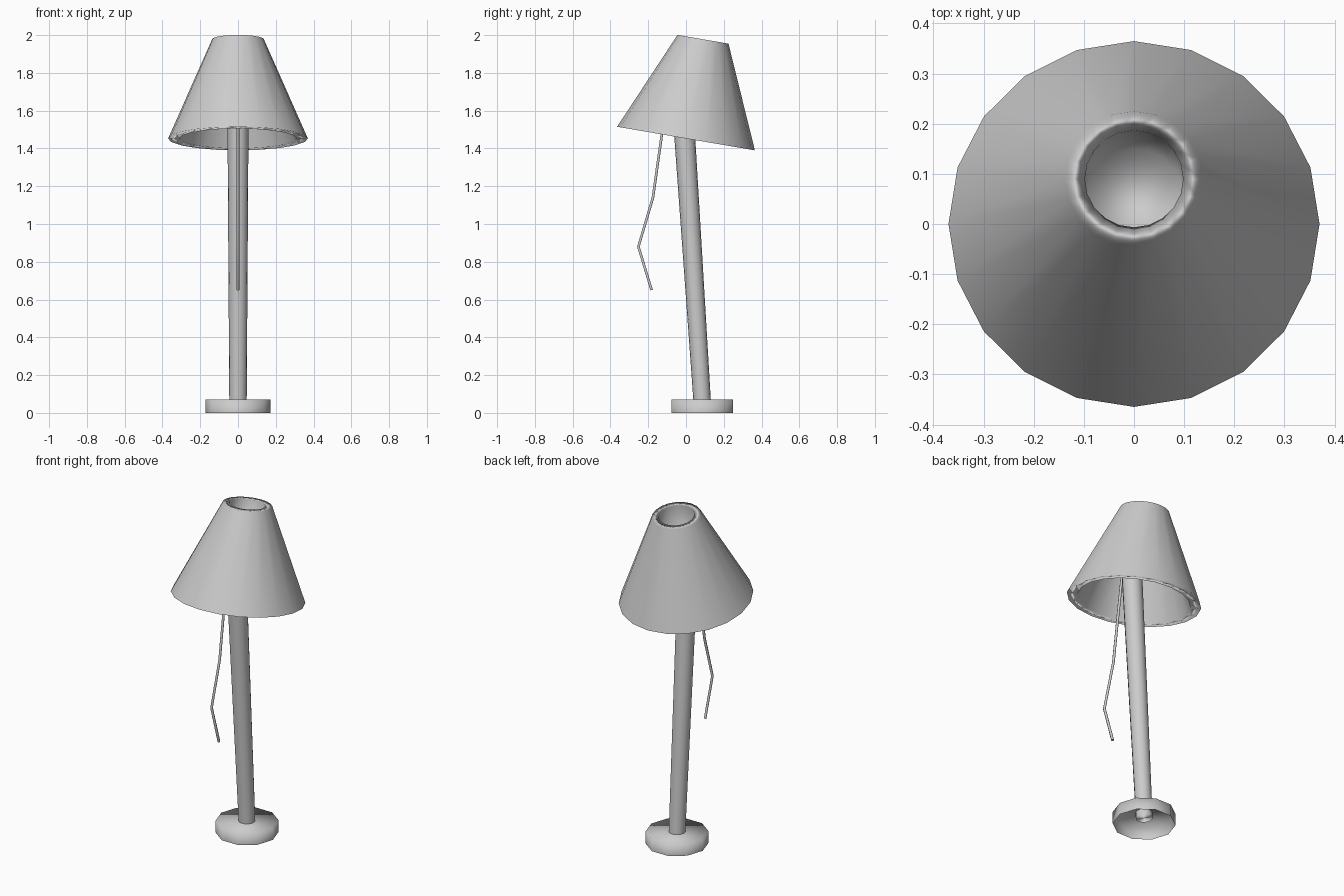
import bpy, bmesh, math
from mathutils import Vector

if "Cube" in bpy.data.objects:
    bpy.data.objects.remove(bpy.data.objects["Cube"])

grey = bpy.data.materials.new("mid_grey")
grey.diffuse_color = (0.58, 0.58, 0.58, 1)
grey.use_nodes = True
grey.node_tree.nodes["Principled BSDF"].inputs["Base Color"].default_value = grey.diffuse_color


def lathe(name, profile, sides, base, top, slopes=None, cap_start=True, cap_end=True):
    """Revolve (radius, height) pairs about base->top; slopes are optional
    (radial, axial) shading normals, one per ring."""
    base, top = Vector(base), Vector(top)
    rot = Vector((0, 0, 1)).rotation_difference(top - base)
    bm = bmesh.new()
    rings, normals = [], []
    for k, (r, h) in enumerate(profile):
        ring = []
        for i in range(sides):
            a = 2 * math.pi * i / sides
            c, s = math.cos(a), math.sin(a)
            ring.append(bm.verts.new(base + rot @ Vector((r * c, r * s, h))))
            if slopes:
                n, z = slopes[k]
                normals.append((rot @ Vector((n * c, n * s, z))).normalized())
        rings.append(ring)
    for lo, hi in zip(rings, rings[1:]):
        for i in range(sides):
            j = (i + 1) % sides
            bm.faces.new((lo[i], lo[j], hi[j], hi[i]))
    if cap_start:
        bm.faces.new(rings[0][::-1])
    if cap_end:
        bm.faces.new(rings[-1])
    bmesh.ops.recalc_face_normals(bm, faces=bm.faces)
    for f in bm.faces:
        f.smooth = True
    mesh = bpy.data.meshes.new(name)
    bm.to_mesh(mesh)
    bm.free()
    if slopes:
        mesh.normals_split_custom_set_from_vertices(normals)
    mesh.materials.append(grey)
    obj = bpy.data.objects.new(name, mesh)
    bpy.context.collection.objects.link(obj)
    return obj


# Tilted conical shade, recessed from below and from above, with rounded-looking rims
outer, inner = (0.916, 0.40), (-0.94, -0.34)
lathe("lamp_shade",
      [(0.21, 0.28), (0.31, 0.0), (0.37, 0.0), (0.137, 0.533), (0.098, 0.533), (0.098, 0.32)],
      20, (0, 0, 1.4525), (0, 0.09, 1.978),
      [inner, inner, outer, outer, (-1, 0.1), (-0.8, 0.6)])

# Leaning pole, slightly wider at the top
foot, head = Vector((0, 0.087, 0.04)), Vector((0, -0.025, 1.74))
lathe("pole", [(0.046, 0), (0.057, (head - foot).length)], 16, foot, head,
      [(1, 0), (1, 0)])

# Ten-sided base shell, open underneath
lathe("base", [(0.172, 0), (0.172, 0.072)], 10, (0, 0.086, 0), (0, 0.086, 1), cap_start=False)

# Hanging pull cord
curve = bpy.data.curves.new("pull_cord", 'CURVE')
curve.dimensions = '3D'
curve.bevel_depth = 0.008
curve.bevel_resolution = 1
curve.use_fill_caps = True
curve.materials.append(grey)
points = [(-0.09, 1.73), (-0.13, 1.46), (-0.175, 1.14), (-0.252, 0.88), (-0.182, 0.65)]
spline = curve.splines.new('POLY')
spline.points.add(len(points) - 1)
for p, (y, z) in zip(spline.points, points):
    p.co = (0, y, z, 1)
bpy.context.collection.objects.link(bpy.data.objects.new("pull_cord", curve))
